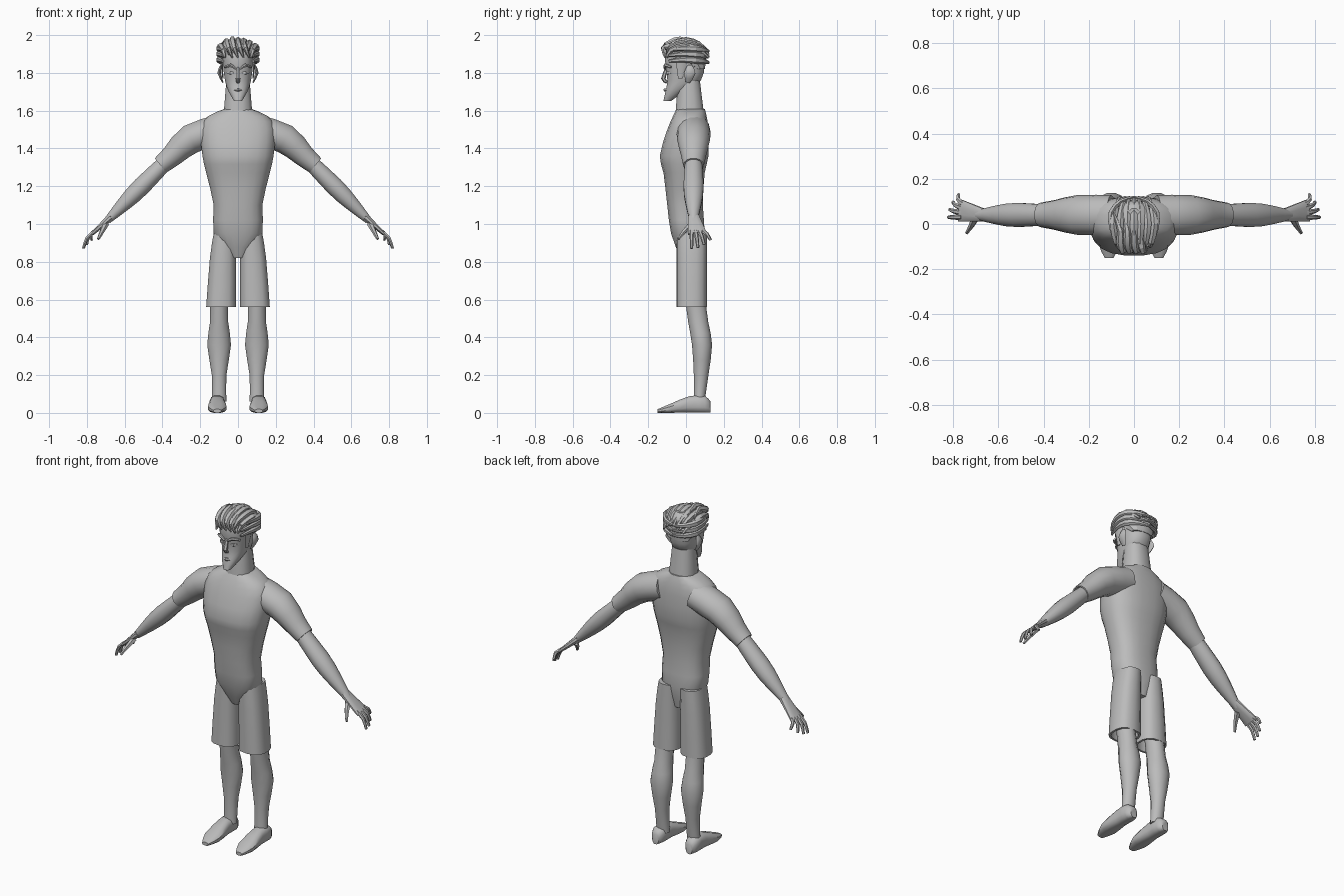
import bpy, bmesh, math
from mathutils import Vector

default_cube = bpy.data.objects.get("Cube")
if default_cube:
    bpy.data.objects.remove(default_cube, do_unlink=True)

X, Y, Z = Vector((1, 0, 0)), Vector((0, 1, 0)), Vector((0, 0, 1))

grey = (.5, .5, .5, 1)
clay = bpy.data.materials.new("plain_grey")
clay.use_nodes = True
clay.diffuse_color = grey
clay.node_tree.nodes["Principled BSDF"].inputs["Base Color"].default_value = grey


def refine(rows):
    """Insert a smooth midpoint between every pair of neighbouring rows."""
    rows = [Vector(row) for row in rows]
    padded = [rows[0]] + rows + [rows[-1]]
    smooth = []
    for before, start, end, after in zip(padded, padded[1:], padded[2:], padded[3:]):
        smooth += [start, (start + end) / 2 + (start + end - before - after) / 16]
    return smooth + [rows[-1]]


def power(value, exponent):
    return math.copysign(abs(value) ** exponent, value)


def loft(name, rows, side=Y, axis=None, sides=12, square=2, mirror=1, hollow=False, sharp=40):
    """Skin rounded rings given as (x, y, z, half height, half width along side)."""
    rows = refine(rows)
    centres = [Vector((row[0] * mirror, row[1], row[2])) for row in rows]
    last = len(rows) - 1
    mesh_builder = bmesh.new()

    def add_ring(index, centre, scale):
        tangent = axis or centres[min(index + 1, last)] - centres[max(index - 1, 0)]
        tangent = tangent.normalized()
        across = (side - tangent * side.dot(tangent)).normalized()
        upward = across.cross(tangent)
        height, width = rows[index][3] * scale, rows[index][4] * scale
        ring = []
        for k in range(sides):
            angle = math.tau * (k + .5) / sides
            offset = upward * height * power(math.cos(angle), 2 / square)
            offset += across * width * power(math.sin(angle), 2 / square)
            ring.append(mesh_builder.verts.new(centre + offset))
        return ring

    rings = [add_ring(index, centre, 1) for index, centre in enumerate(centres)]
    if hollow:
        rings.append(add_ring(last, centres[last], .85))
        rings.append(add_ring(last, centres[last - 1], .8))
    for low, high in zip(rings, rings[1:]):
        for k in range(sides):
            following = (k + 1) % sides
            mesh_builder.faces.new((low[k], low[following], high[following], high[k]))
    mesh_builder.faces.new(rings[0])
    mesh_builder.faces.new(rings[-1])
    bmesh.ops.recalc_face_normals(mesh_builder, faces=mesh_builder.faces)

    mesh = bpy.data.meshes.new(name)
    mesh_builder.to_mesh(mesh)
    mesh_builder.free()
    mesh.materials.append(clay)
    part = bpy.data.objects.new(name, mesh)
    bpy.context.collection.objects.link(part)
    bpy.ops.object.select_all(action='DESELECT')
    part.select_set(True)
    bpy.context.view_layer.objects.active = part
    bpy.ops.object.shade_smooth_by_angle(angle=math.radians(sharp))


def stack(name, rows, x=0, **options):
    """Upright loft from (z, half width, front y, back y)."""
    rings = [(x, (front + back) / 2, z, width, (back - front) / 2)
             for z, width, front, back in rows]
    loft(name, rings, axis=Z, **options)


def strand(name, points, thick, wide, tip=.2, root=None, **options):
    """Slender loft through points, fullest in the middle unless a root is given."""
    rings = []
    for index, point in enumerate(points):
        t = index / (len(points) - 1)
        if root:
            scale = root + (tip - root) * t
        else:
            scale = max(tip, math.sin(math.pi * t))
        rings.append((*point, thick * scale, wide * scale))
    loft(name, rings, **{"sides": 6, **options})


# Shirt and neck
stack("shirt_body", [
    (.82, .04, -.03, .08), (.95, .13, -.08, .1), (1.1, .13, -.1, .09),
    (1.27, .17, -.12, .1), (1.36, .19, -.14, .12), (1.5, .2, -.1, .12),
    (1.57, .16, -.07, .11), (1.61, .07, -.05, .1)], square=2.5, sides=20)
stack("neck", [(1.56, .08, -.06, .1), (1.8, .06, -.04, .07)], square=2.5)

# Head tapering into a pointed chin
stack("head", [
    (1.65, .02, -.12, -.08), (1.7, .05, -.11, -.01), (1.76, .07, -.1, .08),
    (1.84, .08, -.11, .1), (1.9, .08, -.11, .1), (1.95, .05, -.07, .07)],
    square=2.4, sides=16)
strand("nose", [(0, -.1, 1.83), (0, -.12, 1.77), (0, -.1, 1.75)], .014, .012, tip=.6)
strand("mouth", [(-.03, -.09, 1.71), (0, -.11, 1.71), (.03, -.09, 1.71)], .01, .01)

for label, mirror in (("left", 1), ("right", -1)):
    # Face details
    strand(label + "_brow", [(.01, -.11, 1.82), (.04, -.11, 1.84), (.07, -.08, 1.83)],
           .01, .01, tip=.6, mirror=mirror)
    strand(label + "_eye", [(.02, -.1, 1.8), (.04, -.1, 1.8), (.06, -.08, 1.8)],
           .01, .006, mirror=mirror)
    strand(label + "_ear", [(.08, .01, 1.75), (.1, .02, 1.8), (.09, .02, 1.84)],
           .01, .03, tip=.4, mirror=mirror)
    strand(label + "_sideburn", [(.08, -.03, 1.77), (.09, -.02, 1.9)],
           .01, .04, root=.3, tip=1, mirror=mirror)

    # Sleeve with a hollow cuff, then the bare forearm
    sleeve = [(.1, 1.5, .08), (.25, 1.45, .08), (.35, 1.36, .06), (.41, 1.31, .05)]
    loft(label + "_sleeve", [(x, .04, z, radius, radius * 1.1) for x, z, radius in sleeve],
         sides=14, mirror=mirror, hollow=True)
    forearm = [(.36, 1.35, .04), (.51, 1.2, .05), (.6, 1.11, .04), (.69, 1.02, .02)]
    loft(label + "_forearm", [(x, .04, z, radius, radius * 1.1) for x, z, radius in forearm],
         mirror=mirror)

    # Hand with four fanned fingers and a thumb
    loft(label + "_palm", [(.67, .04, 1.04, .02, .03), (.77, .06, .95, .01, .05)],
         square=2.5, mirror=mirror)
    for finger in range(4):
        knuckle = Vector((.76, .03 + finger * .02, .96))
        fan = finger * finger * .005
        fingertip = Vector((.82 - fan, .03 + finger / 30, .87 + fan))
        middle = (knuckle + fingertip + (X + Z) * .02) / 2
        strand(f"{label}_finger_{finger + 1}", [knuckle, middle, fingertip],
               .012, .013, root=1, tip=.6, mirror=mirror)
    strand(label + "_thumb", [(.7, .03, 1), (.72, -.01, .96), (.74, -.04, .92)],
           .017, .018, root=1, tip=.4, side=X, mirror=mirror)

    # Shorts leg with a hollow hem
    shorts = [(.95, .07, .06), (.82, .08, .07), (.56, .09, .08)]
    loft(label + "_shorts_leg", [(x, .03, z, width, .08) for z, x, width in shorts],
         axis=-Z, square=2.6, sides=14, mirror=mirror, hollow=True)

    # Lower leg and shoe
    stack(label + "_lower_leg", [
        (.06, .04, .04, .1), (.2, .04, .04, .12), (.36, .065, .03, .14),
        (.48, .05, .01, .12), (.63, .05, -.01, .1)], x=.1, mirror=mirror)
    shoe = [(.13, .06, .02), (.1, .09, .04), (.02, .09, .04), (-.08, .05, .05),
            (-.15, .02, .02)]
    loft(label + "_shoe", [(.11, y, height / 2, height / 2, width) for y, height, width in shoe],
         side=X, axis=Y, square=2.7, mirror=mirror)

    # Locks combed back around the side of the head
    for lock in range(3):
        height = 1.93 - lock * .03
        path = [(.08, -.09), (.1, -.02), (.1, .05), (.06, .1), (0, .12)]
        strand(f"{label}_side_lock_{lock + 1}",
               [(x, y, height - y * y) for x, y in path],
               .014, .02, tip=.4, side=Z, mirror=mirror, sharp=25)

# Hair cap with locks swept back over it
stack("hair_cap", [(1.82, .07, .04, .1), (1.88, .09, -.07, .11), (1.94, .08, -.09, .1),
                   (1.97, .04, -.05, .07)], sharp=25)
for lock in range(7):
    spread = (lock - 3) / 3
    crown = 1.97 - spread * spread * .03
    path = [(-.1, .06), (-.08, .02), (0, 0), (.07, .02), (.12, .06)]
    strand(f"top_lock_{lock + 1}",
           [(spread * (.09 - y * y * 2), y, crown - drop) for y, drop in path],
           .02, .02, tip=.3, side=Z, sharp=25)

# Raised quiff falling forward at the hairline
for lock in range(4):
    x = lock * .03 - .06
    crest = 1.98 - abs(lock - 1) * .01
    strand(f"quiff_lock_{lock + 1}",
           [(x + .03, -.11, 1.88), (x + .01, -.12, 1.93), (x, -.08, crest - .02),
            (x, -.03, crest), (x * 1.5, .05, crest - .02)],
           .02, .02, side=X, sharp=25)
